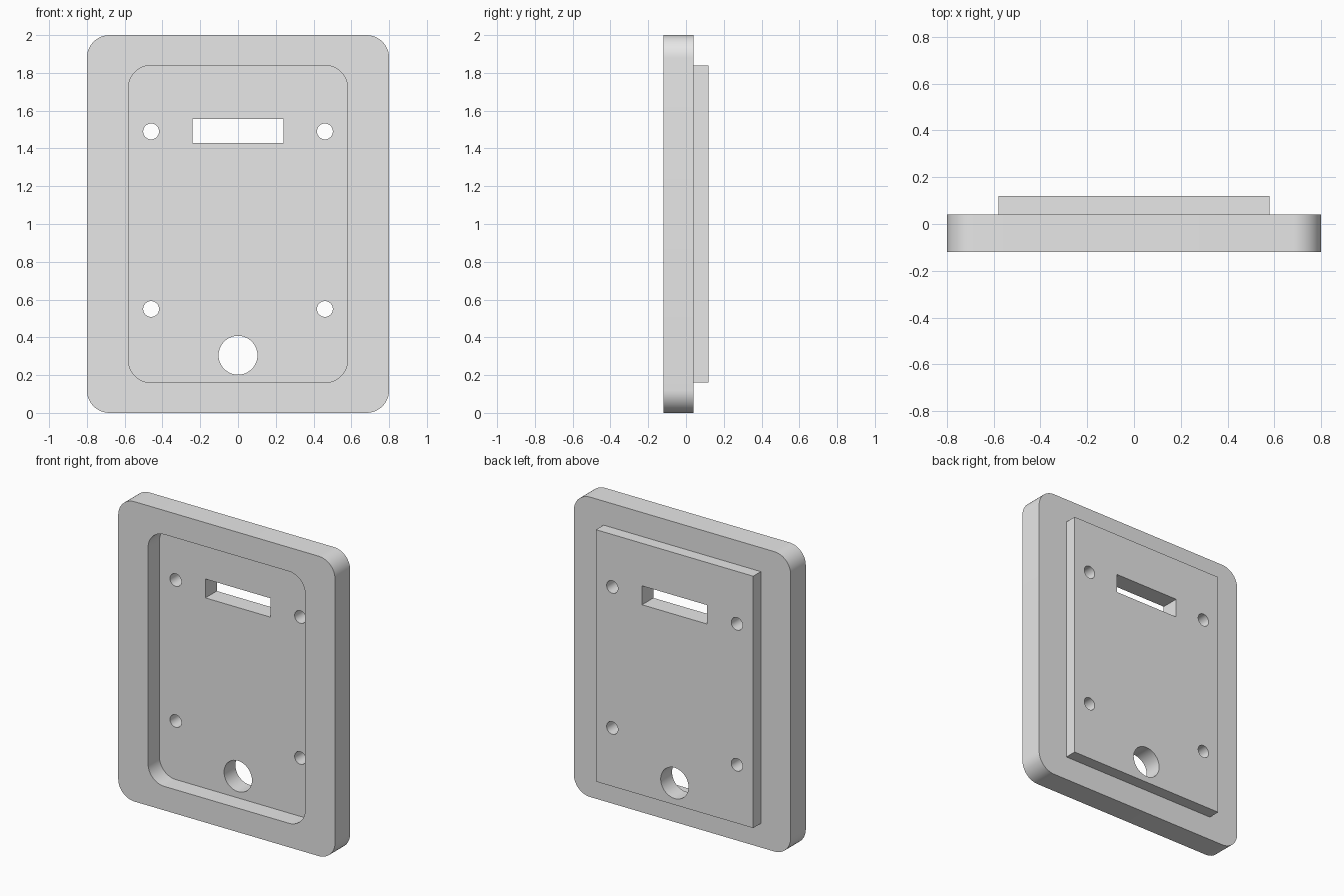
import bpy, bmesh
from math import cos, sin, pi, radians

cube = bpy.data.objects.get("Cube")
if cube:
    bpy.data.objects.remove(cube, do_unlink=True)

grey = bpy.data.materials.new("light grey")
grey.use_nodes = True
colour = (0.8, 0.8, 0.8, 1)
grey.diffuse_color = colour
grey.node_tree.nodes["Principled BSDF"].inputs["Base Color"].default_value = colour


def rounded_rect(x0, x1, z0, z1, r=0, steps=12):
    """Outline in the XZ plane, with arcs at the corners when r is set."""
    if not r:
        return [(x0, z0), (x1, z0), (x1, z1), (x0, z1)]
    centres = [(x1 - r, z1 - r), (x0 + r, z1 - r), (x0 + r, z0 + r), (x1 - r, z0 + r)]
    return [(cx + r * cos(a), cz + r * sin(a))
            for q, (cx, cz) in enumerate(centres)
            for a in [(q + i / steps) * pi / 2 for i in range(steps + 1)]]


def circle(cx, cz, r, sides=40):
    return [(cx + r * cos(2 * pi * i / sides), cz + r * sin(2 * pi * i / sides))
            for i in range(sides)]


def prism(name, outline, y0, y1):
    """Extrude an XZ outline from y0 to y1."""
    bm = bmesh.new()
    face = bm.faces.new([bm.verts.new((x, y0, z)) for x, z in outline])
    out = bmesh.ops.extrude_face_region(bm, geom=[face])
    moved = [v for v in out["geom"] if isinstance(v, bmesh.types.BMVert)]
    bmesh.ops.translate(bm, verts=moved, vec=(0, y1 - y0, 0))
    bmesh.ops.recalc_face_normals(bm, faces=bm.faces)
    mesh = bpy.data.meshes.new(name)
    bm.to_mesh(mesh)
    bm.free()
    mesh.materials.append(grey)
    obj = bpy.data.objects.new(name, mesh)
    bpy.context.collection.objects.link(obj)
    return obj


def combine(target, other, operation):
    """Apply a boolean and discard the helper."""
    mod = target.modifiers.new(other.name, "BOOLEAN")
    mod.object, mod.operation, mod.solver = other, operation, "EXACT"
    bpy.context.view_layer.objects.active = target
    bpy.ops.object.modifier_apply(modifier=mod.name)
    bpy.data.objects.remove(other, do_unlink=True)


FRONT, STEP, BACK, FLOOR = -0.12, 0.04, 0.12, 0.0

# Rounded plate with a square-cornered raised panel behind it
plate = prism("cover_plate", rounded_rect(-0.8, 0.8, 0, 2, 0.12), FRONT, STEP)
panel = prism("raised_back_panel", rounded_rect(-0.58, 0.58, 0.16, 1.84), FLOOR, BACK)
combine(plate, panel, "UNION")

# Front recess with rounded corners
recess = prism("front_recess", rounded_rect(-0.58, 0.58, 0.16, 1.84, 0.12), FRONT - 0.1, FLOOR)
combine(plate, recess, "DIFFERENCE")

# Openings through the floor: slot, large hole, four screw holes
openings = [rounded_rect(-0.24, 0.24, 1.43, 1.556), circle(0, 0.305, 0.103)]
openings += [circle(x, z, 0.042) for x in (-0.46, 0.46) for z in (0.55, 1.49)]
for outline in openings:
    combine(plate, prism("opening", outline, FLOOR - 0.05, BACK + 0.05), "DIFFERENCE")

# Smooth arcs, crisp edges
bpy.ops.object.select_all(action="DESELECT")
plate.select_set(True)
bpy.context.view_layer.objects.active = plate
bpy.ops.object.shade_smooth_by_angle(angle=radians(30))
